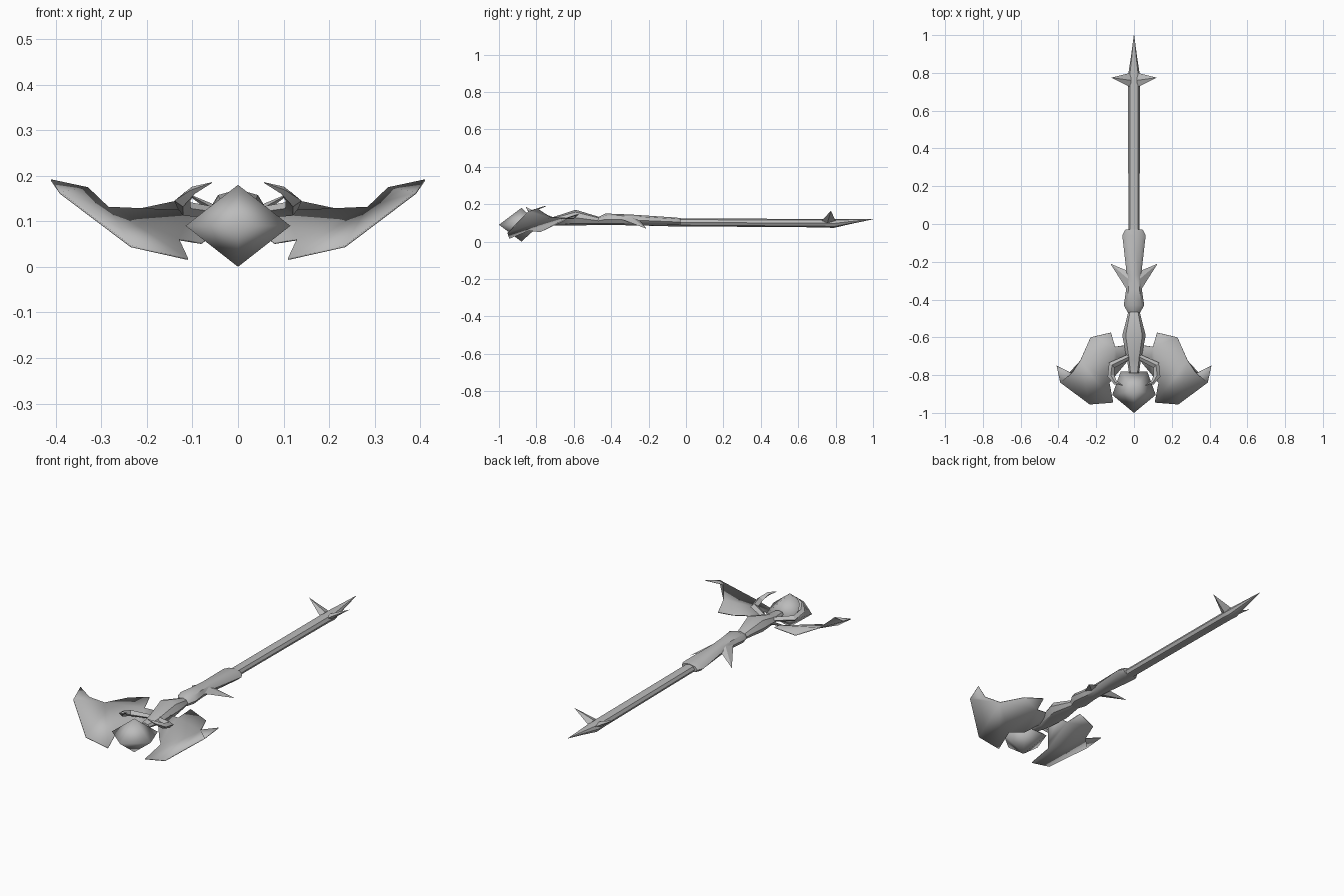
import bpy, bmesh, math
from mathutils import Vector

cube = bpy.data.objects.get("Cube")
if cube:
    bpy.data.objects.remove(cube, do_unlink=True)

# Single grey material
grey = bpy.data.materials.new("plain grey")
grey.use_nodes = True
COL = (0.5, 0.5, 0.5, 1.0)
grey.diffuse_color = COL
grey.node_tree.nodes["Principled BSDF"].inputs["Base Color"].default_value = COL


def make(name, verts, faces, angle=40, outward=True):
    """Create a mesh object with smooth shading below the given angle."""
    me = bpy.data.meshes.new(name)
    me.from_pydata([tuple(v) for v in verts], [], faces)
    if outward:
        bm = bmesh.new()
        bm.from_mesh(me)
        bmesh.ops.recalc_face_normals(bm, faces=bm.faces[:])
        bm.to_mesh(me)
        bm.free()
    me.materials.append(grey)
    ob = bpy.data.objects.new(name, me)
    bpy.context.collection.objects.link(ob)
    bpy.ops.object.select_all(action='DESELECT')
    ob.select_set(True)
    bpy.context.view_layer.objects.active = ob
    bpy.ops.object.shade_smooth_by_angle(angle=math.radians(angle))
    return ob


def bridge(rings):
    """Faces joining equal rings of vertices, capped at both ends."""
    n = len(rings[0])
    verts = [v for r in rings for v in r]
    faces = [(i * n + k, i * n + (k + 1) % n, (i + 1) * n + (k + 1) % n, (i + 1) * n + k)
             for i in range(len(rings) - 1) for k in range(n)]
    last = (len(rings) - 1) * n
    faces += [tuple(range(n))[::-1], tuple(range(last, last + n))]
    return verts, faces


def lathe_y(name, sections, sides=8):
    """Elliptical body along y from (y, half width, bottom z, top z)."""
    rings = []
    for y, w, lo, hi in sections:
        rings.append([(w * math.cos(2 * math.pi * k / sides), y,
                       (lo + hi) / 2 + (hi - lo) / 2 * math.sin(2 * math.pi * k / sides))
                      for k in range(sides)])
    return make(name, *bridge(rings))


def mirror(ob):
    ob.modifiers.new("mirror", 'MIRROR').use_axis[0] = True
    return ob


# Shaft with pointed end
lathe_y("shaft", [(-0.10, 0.030, 0.082, 0.124), (0.73, 0.031, 0.076, 0.121),
                  (0.79, 0.031, 0.073, 0.121), (0.88, 0.017, 0.094, 0.121),
                  (1.0, 0.001, 0.119, 0.121)])

# Flared grip
lathe_y("grip", [(-0.47, 0.032, 0.09, 0.13), (-0.43, 0.054, 0.088, 0.15),
                 (-0.35, 0.042, 0.088, 0.147), (-0.27, 0.038, 0.086, 0.143),
                 (-0.06, 0.062, 0.082, 0.129), (-0.03, 0.046, 0.084, 0.126)])

# Bulging neck behind the gem
lathe_y("neck", [(-0.79, 0.026, 0.095, 0.122), (-0.72, 0.037, 0.085, 0.128),
                 (-0.59, 0.062, 0.085, 0.17), (-0.465, 0.030, 0.09, 0.132)])


# Mirrored thorns: flat-based pyramids
def thorn(name, base, tip):
    return mirror(make(name, base + [tip],
                       [(0, 1, 2, 3), (0, 1, 4), (1, 2, 4), (2, 3, 4), (3, 0, 4)], 20))


thorn("end_thorn", [(0.02, 0.725, 0.11), (0.025, 0.755, 0.095),
                    (0.02, 0.80, 0.11), (0.015, 0.76, 0.121)], (0.12, 0.775, 0.165))
thorn("grip_thorn", [(0.03, -0.36, 0.125), (0.03, -0.30, 0.105),
                     (0.03, -0.25, 0.115), (0.02, -0.30, 0.138)], (0.125, -0.21, 0.068))

# Gem: five-cornered bipyramid, shaded fully smooth
gem = [(0, -1.0, 0.09), (0.115, -0.905, 0.09), (0.07, -0.78, 0.09),
       (-0.07, -0.78, 0.09), (-0.115, -0.905, 0.09), (0, -0.88, 0.18), (0, -0.88, 0)]
make("gem", gem, [(k, (k + 1) % 5, a) for k in range(5) for a in (5, 6)], 180)

# Claws: tapering four-sided hooks around the gem
path = [(0.02, -0.70, 0.115, 0.014), (0.118, -0.748, 0.128, 0.020),
        (0.122, -0.805, 0.145, 0.018), (0.098, -0.84, 0.168, 0.011),
        (0.057, -0.855, 0.185, 0.001)]
rings = []
for i, (x, y, z, r) in enumerate(path):
    a, b = path[max(i - 1, 0)], path[min(i + 1, len(path) - 1)]
    d = (Vector(b[:3]) - Vector(a[:3])).normalized()
    s = d.cross(Vector((0, 0, 1))).normalized()
    u = s.cross(d)
    c = Vector((x, y, z))
    rings.append([c + s * r, c + u * r * 0.8, c - s * r, c - u * r * 0.8])
mirror(make("claw", *bridge(rings), 30))

# Wings: thin creased sheets sweeping out and up
wing = [(0.03, -0.64, 0.12), (0.10, -0.65, 0.122), (0.122, -0.575, 0.146),
        (0.23, -0.60, 0.123), (0.285, -0.725, 0.13), (0.33, -0.79, 0.173),
        (0.41, -0.75, 0.19), (0.39, -0.84, 0.162), (0.235, -0.955, 0.045),
        (0.11, -0.945, 0.017), (0.13, -0.84, 0.06), (0.08, -0.78, 0.052),
        (0.03, -0.72, 0.09)]
panels = [(0, 12, 11, 1), (1, 3, 2), (1, 4, 3), (1, 11, 10, 4),
          (4, 10, 9, 8), (4, 8, 7, 5), (5, 7, 6)]
w = make("wing", wing, panels, 35, outward=False)
sheet = w.modifiers.new("thickness", 'SOLIDIFY')
sheet.thickness = 0.004
sheet.offset = 0
mirror(w)
